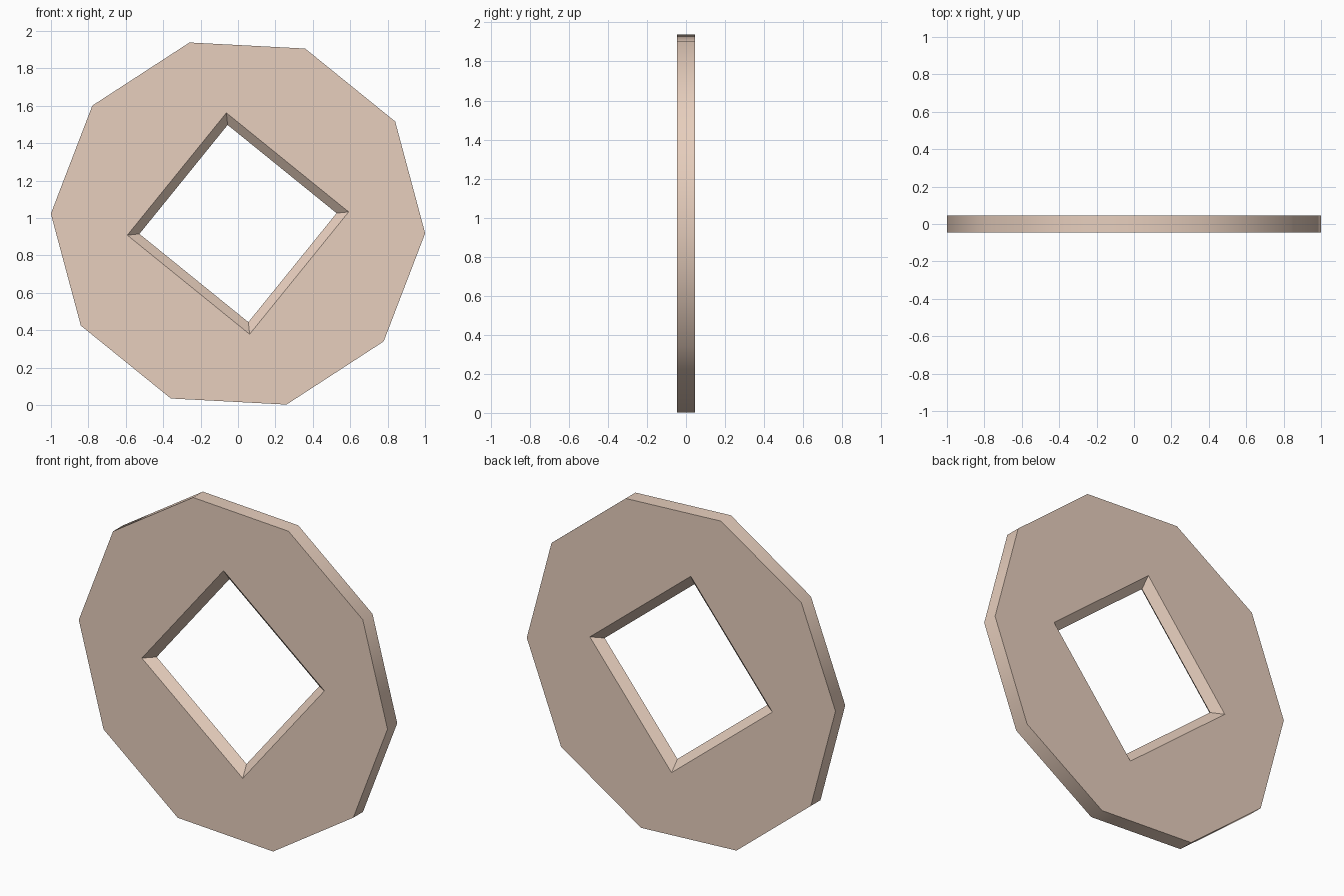
import bpy, bmesh
from math import sin, cos, radians, pi

if "Cube" in bpy.data.objects:
    bpy.data.objects.remove(bpy.data.objects["Cube"])

CZ, HALF = 0.97, 0.045
bm = bmesh.new()


def ring(n, radius, start, y):
    """Closed loop of n vertices in the xz plane at depth y."""
    a0 = radians(start)
    vs = [bm.verts.new((radius * cos(a0 + 2 * pi * i / n), y,
                        CZ + radius * sin(a0 + 2 * pi * i / n))) for i in range(n)]
    es = [bm.edges.new((vs[i], vs[(i + 1) % n])) for i in range(n)]
    return vs, es


def band(a, b):
    """Quads between two rings of equal count."""
    n = len(a)
    for i in range(n):
        j = (i + 1) % n
        bm.faces.new((a[i], a[j], b[j], b[i]))


# Ten-sided rim, square hole flared to both faces with a ridge in the middle
rim_f, rim_fe = ring(10, 1.002, -3, -HALF)
rim_b, rim_be = ring(10, 1.002, -3, HALF)
hole_f, hole_fe = ring(4, 0.595, 6, -HALF)
ridge, _ = ring(4, 0.53, 6, 0)
hole_b, hole_be = ring(4, 0.595, 6, HALF)
band(rim_f, rim_b)
band(hole_f, ridge)
band(ridge, hole_b)

# Flat front and back faces
for outer, inner in ((rim_fe, hole_fe), (rim_be, hole_be)):
    bmesh.ops.triangle_fill(bm, use_beauty=True, edges=outer + inner)
bmesh.ops.recalc_face_normals(bm, faces=bm.faces[:])

mesh = bpy.data.meshes.new("coin_disc")
bm.to_mesh(mesh)
bm.free()
obj = bpy.data.objects.new("coin_disc", mesh)
bpy.context.collection.objects.link(obj)

# Smooth rim, sharp everywhere else
bpy.context.view_layer.objects.active = obj
obj.select_set(True)
bpy.ops.object.shade_smooth_by_angle(angle=radians(40))

mat = bpy.data.materials.new("pale_copper")
mat.diffuse_color = (0.8, 0.62, 0.51, 1)
mat.use_nodes = True
mat.node_tree.nodes["Principled BSDF"].inputs["Base Color"].default_value = mat.diffuse_color
mesh.materials.append(mat)
